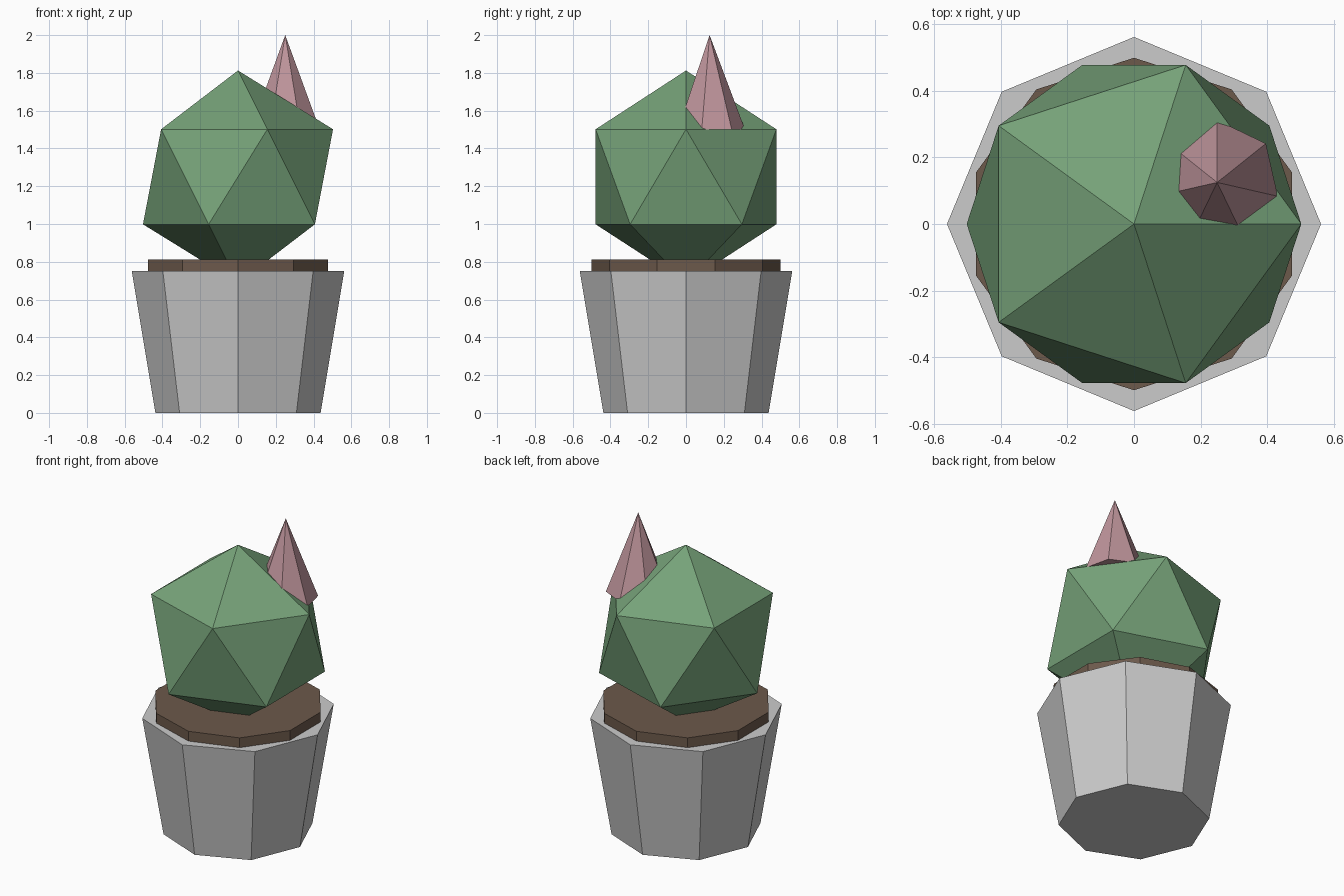
import bpy

if "Cube" in bpy.data.objects:
    bpy.data.objects.remove(bpy.data.objects["Cube"])


def finish(name, color=None):
    obj = bpy.context.object
    obj.name = name
    if color:
        mat = bpy.data.materials.new(name + "_colour")
        mat.diffuse_color = (*color, 1)
        mat.use_nodes = True
        mat.node_tree.nodes["Principled BSDF"].inputs["Base Color"].default_value = mat.diffuse_color
        obj.data.materials.append(mat)
    return obj


def tapered(name, sides, r_bottom, r_top, z_bottom, z_top, x=0, y=0, color=None):
    bpy.ops.mesh.primitive_cone_add(
        vertices=sides, radius1=r_bottom, radius2=r_top, depth=z_top - z_bottom,
        location=(x, y, (z_bottom + z_top) / 2))
    return finish(name, color)


# Eight-sided pot and ten-sided soil disc
tapered("pot", 8, 0.4375, 0.5625, 0, 0.75)
tapered("soil", 10, 0.5, 0.5, 0.6875, 0.8125, color=(0.15, 0.10, 0.07))

# Faceted cactus body, its lower tip sunk in the soil
bpy.ops.mesh.primitive_ico_sphere_add(subdivisions=1, radius=0.5625, location=(0, 0, 1.25))
finish("cactus_body", (0.18, 0.36, 0.19))

# Seven-sided flower bud set into the upper right of the cactus
tapered("flower_bud", 7, 0.1875, 0, 1.5, 2.0, x=0.25, y=0.125, color=(0.52, 0.30, 0.33))
